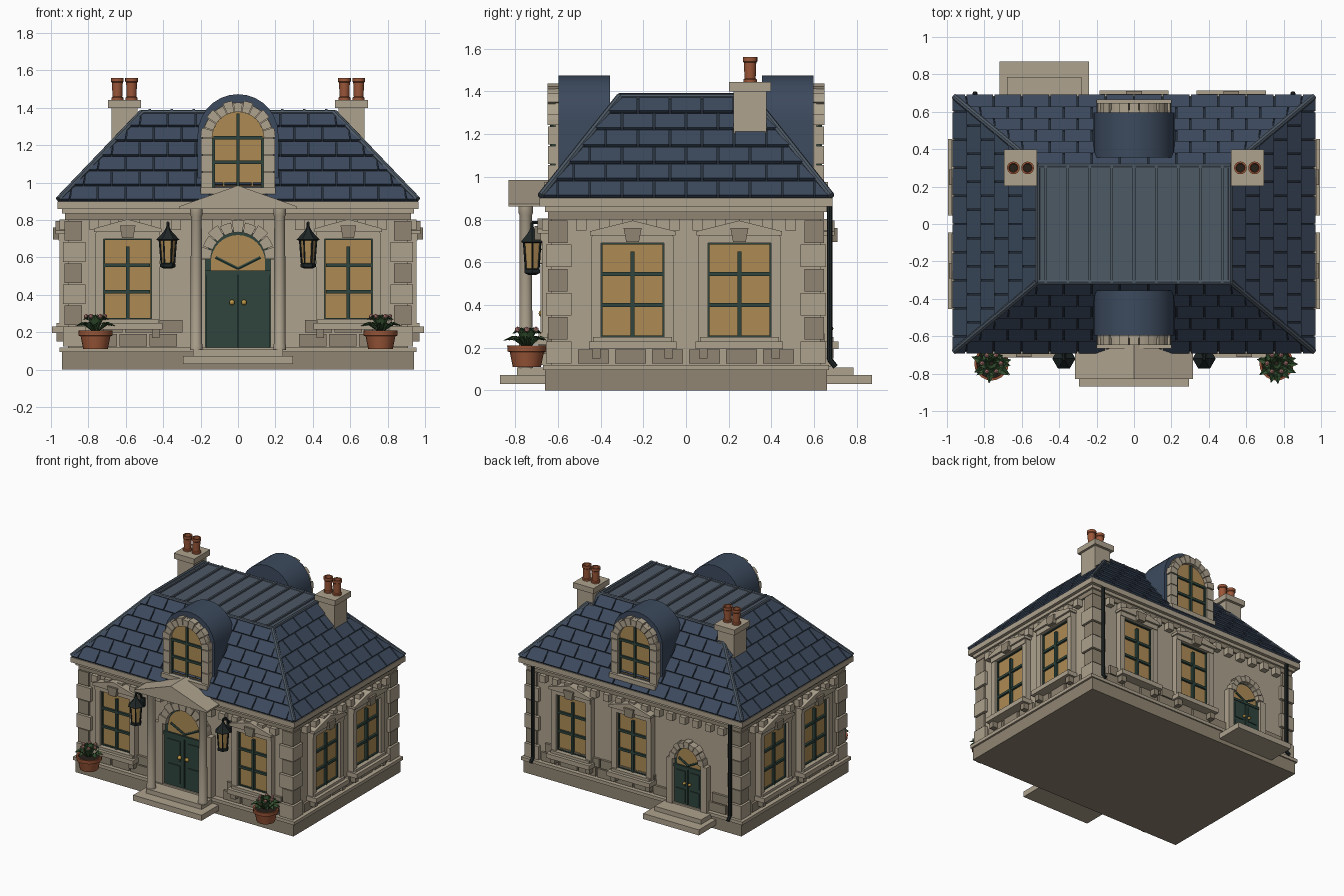
import bpy, bmesh, math, random
from mathutils import Matrix, Vector

if "Cube" in bpy.data.objects:
    bpy.data.objects.remove(bpy.data.objects["Cube"])
random.seed(4)
COL = dict(stone=(.42, .36, .27), dark_stone=(.28, .235, .17), slate=(.045, .068, .11), slate_dark=(.02, .03, .045),
           lead=(.075, .1, .13), glass=(.42, .26, .09), green=(.028, .06, .046), iron=(.014, .02, .02),
           clay=(.33, .095, .04), brass=(.5, .3, .06), leaf=(.035, .085, .03), petal=(.55, .25, .22), soil=(.02, .014, .01))
MATS = {}
for k, c in COL.items():
    MATS[k] = bpy.data.materials.new(k)
    MATS[k].diffuse_color = (*c, 1)
parts = {}
I = Matrix.Identity(4)


def T(x, y, z):
    return Matrix.Translation((x, y, z))


def face(angle, dist):
    # wall frame: x along the wall, -y outwards
    return Matrix.Rotation(math.radians(angle), 4, 'Z') @ T(0, -dist, 0)


def part(name, mat):
    return parts.setdefault(name, (bmesh.new(), mat))[0]


def box(name, mat, M, x0, x1, y0, y1, z0, z1):
    S = Matrix.Diagonal((x1 - x0, y1 - y0, z1 - z0, 1))
    bmesh.ops.create_cube(part(name, mat), size=1, matrix=M @ T((x0 + x1) / 2, (y0 + y1) / 2, (z0 + z1) / 2) @ S)


def solid(bm, A, B):
    # closed solid between two matching loops
    a, b = [bm.verts.new(p) for p in A], [bm.verts.new(p) for p in B]
    bm.faces.new(a)
    bm.faces.new(b[::-1])
    for i in range(len(a)):
        j = (i + 1) % len(a)
        bm.faces.new((a[j], a[i], b[i], b[j]))


def prism(name, mat, M, pts, y0, y1):
    solid(part(name, mat), [M @ Vector((x, y0, z)) for x, z in pts], [M @ Vector((x, y1, z)) for x, z in pts])


def lathe(name, mat, M, prof, n=16):
    bm = part(name, mat)
    rings = [[bm.verts.new(M @ Vector((r * math.cos(2 * math.pi * i / n), r * math.sin(2 * math.pi * i / n), z)))
              for i in range(n)] for r, z in prof]
    for a, b in zip(rings, rings[1:]):
        for i in range(n):
            bm.faces.new((a[i], a[(i + 1) % n], b[(i + 1) % n], b[i]))
    bm.faces.new(rings[0][::-1])
    bm.faces.new(rings[-1])


def rod(name, mat, p, q, r, n=8):
    p, q = Vector(p), Vector(q)
    M = T(*p) @ (q - p).to_track_quat('Z', 'Y').to_matrix().to_4x4()
    lathe(name, mat, M, [(r, 0), (r, (q - p).length)], n)


def arch(hw, z0, zc, n=16):
    return [(-hw, z0), (hw, z0)] + [(hw * math.cos(math.pi * i / n), zc + hw * math.sin(math.pi * i / n)) for i in range(n + 1)]


def voussoirs(name, M, zc, r0, r1, y0, y1, n=9):
    for i in range(n):
        a, b = math.pi * (i + .04) / n, math.pi * (i + .96) / n
        m = (a + b) / 2
        R = r1 + (.012 if i % 2 == 0 else 0)
        pts = [(r * math.cos(t), zc + r * math.sin(t)) for r, t in ((r0, a), (R, a), (R, m), (R, b), (r0, b), (r0, m))]
        prism(name, 'stone', M, pts, y0, y1)


def window(M, hw, z0, z1):
    box('window_glass', 'glass', M, -hw, hw, -.012, .01, z0, z1)
    for s in (-1, 1):
        x = s * (hw + .02)
        box('window_surround', 'stone', M, x - .022, x + .022, -.045, .01, z0 - .02, z1 + .03)
        box('window_sash', 'green', M, s * hw - .009, s * hw + .009, -.025, 0, z0, z1)
        box('window_corbel', 'dark_stone', M, x - .02, x + .02, -.06, .01, z0 - .1, z0 - .05)
    for z in (z0, z1):
        box('window_sash', 'green', M, -hw, hw, -.025, 0, z - .007, z + .007)
    box('window_surround', 'stone', M, -hw - .04, hw + .04, -.05, .01, z1, z1 + .035)
    box('window_sill', 'stone', M, -hw - .055, hw + .055, -.085, .01, z0 - .055, z0 - .02)
    box('window_sill', 'stone', M, -hw - .035, hw + .035, -.06, .01, z0 - .025, z0)
    w, p = hw + .05, z1 + .035
    prism('window_pediment', 'stone', M, [(-w, p), (w, p), (w, p + .02), (0, p + .07), (-w, p + .02)], -.065, .01)
    prism('window_keystone', 'dark_stone', M, [(-.03, z1 + .005), (.03, z1 + .005), (.042, z1 + .07), (-.042, z1 + .07)], -.08, 0)
    box('window_mullions', 'green', M, -.009, .009, -.032, 0, z0, z1 - .04)
    for f in (.34, .67):
        z = z0 + f * (z1 - z0)
        box('window_mullions', 'green', M, -hw + .01, hw - .01, -.028, 0, z - .009, z + .009)


def door(M, leaves):
    # origin at threshold centre
    prism('door_frame', 'green', M, arch(.178, 0, .45), -.015, .01)
    prism('door_fanlight', 'glass', M, arch(.145, .4, .455), -.022, 0)
    voussoirs('door_arch', M, .47, .145, .2, -.055, .01, 9)
    for s in (-1, 1):
        box('door_jambs', 'stone', M, s * .21 - .035, s * .21 + .035, -.05, .01, 0, .47)
        rod('door_fan_bars', 'green', M @ Vector((0, -.024, .42)), M @ Vector((s * .12, -.024, .48)), .009, 6)
        box('door_leaves', 'green', M, s * .087 - .083, s * .087 + .083, -.03, 0, 0, .385)
        for z0, z1 in ((.03, .17), (.205, .36)):
            box('door_panels', 'green', M, s * .087 - .055, s * .087 + .055, -.037, 0, z0, z1)
        bmesh.ops.create_uvsphere(part('door_knobs', 'brass'), u_segments=10, v_segments=6, radius=.015,
                                  matrix=M @ T(s * .032, -.045, .24))
    box('door_frame', 'green', M, -.175, .175, -.036, 0, .385, .41)


# plinth, walls, cornice
box('plinth', 'dark_stone', I, -.94, .94, -.66, .66, 0, .095)
box('plinth_cap', 'stone', I, -.955, .955, -.67, .67, .095, .12)
box('walls', 'stone', I, -.91, .91, -.63, .63, .1, .87)
box('frieze', 'dark_stone', I, -.925, .925, -.645, .645, .8, .835)
box('frieze_band', 'stone', I, -.94, .94, -.66, .66, .835, .862)
box('cornice', 'stone', I, -.965, .965, -.685, .685, .86, .9)

# facades: angle, wall distance, half length, windows, half width, glass bottom and top, door position and half width
for ang, d, L, wins, hw, z0, z1, dx, dw in ((0, .63, .8, (-.59, .59), .13, .27, .7, 0, .25), (180, .63, .8, (0, -.52), .13, .25, .69, .48, .19),
                                            (90, .91, .52, (-.25, .25), .15, .25, .69, 9, 0), (-90, .91, .52, (-.25, .25), .15, .25, .69, 9, 0)):
    M = face(ang, d)
    for w in wins:
        window(M @ T(w, 0, 0), hw, z0, z1)
    n = round(2 * L / .115)
    for i in range(n + 1):
        u = -L + .03 + (2 * L - .06) * i / n
        box('brackets', 'stone', M, u - .025, u + .025, -.045, 0, .748, .803)
    for row in range(2 if abs(ang) != 90 else 1):
        n = round(2 * L / .16)
        for i in range(n):
            u = -L + 2 * L * (i + .5) / n + row * .03
            if abs(u - dx) > dw + .04:
                box('base_blocks', 'dark_stone', M, u - .073, u + .073, -.018, 0, .125 + row * .075, .192 + row * .075)

# corner quoins
for sx in (-1, 1):
    for sy in (-1, 1):
        for i in range(6):
            a, e = (.12, 0) if i % 2 == 0 else (.1, -.008)
            z = .125 + i * .113
            x = sorted((sx * (.935 + e), sx * (.935 - a)))
            y = sorted((sy * (.655 + e), sy * (.655 - a)))
            box('quoins_' + 'ab'[i % 2], ('stone', 'dark_stone')[i % 2], I, *x, *y, z, z + .105)

# roof: core, slates, hips, flat seamed top
Z0, H = .9, .475
solid(part('roof_core', 'slate_dark'), [(-.96, -.68, Z0), (-.96, .68, Z0), (.96, .68, Z0), (.96, -.68, Z0)],
      [(-.515, -.31, Z0 + H), (-.515, .31, Z0 + H), (.515, .31, Z0 + H), (.515, -.31, Z0 + H)])
ROWS = 6
for ang, D0, D1, W0, W1 in ((0, .68, .31, .96, .515), (180, .68, .31, .96, .515), (90, .96, .515, .68, .31), (-90, .96, .515, .68, .31)):
    M = face(ang, 0)
    nrm = Vector((0, -H, D0 - D1)).normalized()
    P = lambda u, t, h: M @ (Vector((u, -(D0 + (D1 - D0) * t), Z0 + H * t)) + nrm * h)
    hw = lambda t: W0 + (W1 - W0) * t
    for r in range(ROWS):
        t0, t1 = r / ROWS + .006, (r + 1) / ROWS - .006
        for i in range(-8, 9):
            u0 = (i - .5 * (r % 2)) * .15
            c = [(max(-hw(t), min(hw(t), u)), t) for u, t in ((u0 + .004, t0), (u0 + .146, t0), (u0 + .146, t1), (u0 + .004, t1))]
            if c[1][0] - c[0][0] > .01:
                hs = (.017, .017, .006, .006)
                solid(part('roof_slates', 'slate'), [P(u, t, h) for (u, t), h in zip(c, hs)], [P(u, t, -.004) for u, t in c])
for sx in (-1, 1):
    for sy in (-1, 1):
        rod('roof_hips', 'lead', (sx * .96, sy * .68, Z0 + .01), (sx * .515, sy * .31, Z0 + H), .017)
    rod('roof_hips', 'lead', (sx * .515, -.31, Z0 + H), (sx * .515, .31, Z0 + H), .014)
    rod('roof_hips', 'lead', (-.515, sx * .31, Z0 + H), (.515, sx * .31, Z0 + H), .014)
box('roof_top', 'lead', I, -.51, .51, -.305, .305, 1.37, 1.38)
for i in range(-4, 5):
    box('roof_seams', 'lead', I, i * .118 - .007, i * .118 + .007, -.315, .315, 1.375, 1.393)

# dormers
for ang in (0, 180):
    M = face(ang, 0)
    prism('dormer_roof', 'slate', M, arch(.216, .93, 1.257, 14), -.597, -.355)
    prism('dormer_back', 'stone', M, arch(.19, .93, 1.24), -.61, -.58)
    prism('dormer_glass', 'glass', M, arch(.138, .97, 1.24), -.62, -.6)
    voussoirs('dormer_arch', M, 1.24, .138, .188, -.648, -.59, 11)
    for s in (-1, 1):
        for i in range(3):
            box('dormer_jambs', 'stone', M, s * .167 - .03, s * .167 + .03, -.645, -.59, .97 + i * .09, 1.055 + i * .09)
        box('dormer_bars', 'green', M, s * .131 - .008, s * .131 + .008, -.632, -.6, .97, 1.24)
    box('dormer_bars', 'green', M, -.009, .009, -.636, -.6, .97, 1.37)
    for z in (1.11, 1.24):
        box('dormer_bars', 'green', M, -.13, .13, -.634, -.6, z - .009, z + .009)
    box('dormer_sill', 'stone', M, -.2, .2, -.665, -.56, .94, .975)

# chimneys
for s in (-1, 1):
    M = T(s * .607, .3, 0)
    box('chimney_stack', 'stone', M, -.07, .07, -.077, .077, 1.0, 1.4)
    box('chimney_cap', 'stone', M, -.088, .088, -.098, .098, 1.4, 1.443)
    for x in (-.038, .038):
        lathe('chimney_pots', 'clay', M @ T(x, 0, 1.44), [(.032, 0), (.032, .015), (.026, .02), (.029, .095), (.034, .1), (.034, .12), (.024, .12), (.022, .07)])
        lathe('chimney_flues', 'soil', M @ T(x, 0, 1.505), [(.022, 0), (.022, .008)])

# doors, steps, porch
door(face(0, .63) @ T(0, 0, .12), 2)
door(face(180, .63) @ T(.48, 0, .11) @ Matrix.Diagonal((.7, 1, .75, 1)), 2)
box('front_step_lower', 'stone', I, -.295, .295, -.87, -.65, .03, .073)
box('front_step_upper', 'stone', I, -.24, .24, -.79, -.65, .073, .108)
box('back_step_lower', 'stone', I, -.72, -.24, .65, .87, .03, .073)
box('back_step_upper', 'stone', I, -.68, -.28, .65, .785, .073, .108)
prism('porch_pediment', 'stone', I, [(-.315, .86), (.315, .86), (.315, .873), (0, .985), (-.315, .873)], -.83, -.62)
for s in (-1, 1):
    lathe('porch_columns', 'stone', T(s * .223, -.75, 0), [(.034, .105), (.034, .13), (.031, .14), (.029, .82), (.034, .83), (.034, .862)], 20)

# lanterns, planters, downpipes
for s in (-1, 1):
    M = T(s * .375, -.72, 0)
    lathe('lantern_glass', 'glass', M, [(.03, .56), (.04, .69)], 6)
    lathe('lantern_base', 'iron', M, [(.02, .54), (.042, .55), (.042, .565), (.03, .57)], 6)
    lathe('lantern_roof', 'iron', M, [(.05, .69), (.062, .695), (.025, .735), (.015, .75), (.004, .775)], 6)
    for i in range(6):
        c, d = math.cos(i * math.pi / 3), math.sin(i * math.pi / 3)
        rod('lantern_bars', 'iron', M @ Vector((.034 * c, .034 * d, .56)), M @ Vector((.045 * c, .045 * d, .7)), .005, 5)
    arm = [M @ Vector((0, y, z)) for y, z in ((.09, .7), (.06, .75), (.03, .785), (0, .785), (0, .76))]
    for p, q in zip(arm, arm[1:]):
        rod('lantern_bracket', 'iron', p, q, .008, 6)
    box('lantern_plate', 'iron', M, -.02, .02, .07, .095, .66, .74)
    M = T(s * .762, -.745, .11)
    lathe('planter', 'clay', M, [(.066, 0), (.08, .07), (.09, .072), (.092, .1), (.08, .1), (.078, .085)], 20)
    lathe('planter_soil', 'soil', M, [(.078, .08), (.078, .09)], 20)
    bm = part('planter_leaves', 'leaf')
    for i in range(42):
        ring = i % 3
        R = Matrix.Rotation(i * 2.4 + random.uniform(-.2, .2), 4, 'Z')
        l, up = (.118, .075, .05)[ring] * random.uniform(.85, 1), (.06, .095, .1)[ring]
        v = [bm.verts.new(M @ R @ Vector(p)) for p in ((.01, 0, .09), (l * .6, .022, .085 + up), (l * .6, 0, .07 + up), (l * .6, -.022, .085 + up), (l, 0, .07 + up * .9))]
        for f in ((0, 2, 1), (0, 3, 2), (1, 2, 4), (2, 3, 4)):
            bm.faces.new([v[k] for k in f])
    for i in range(6):
        p = M @ Vector((.05 * math.cos(i * 1.05), .05 * math.sin(i * 1.05), .175))
        bmesh.ops.create_icosphere(part('planter_flowers', 'petal'), subdivisions=1, radius=.014, matrix=T(*p))
    rod('downpipes', 'iron', (s * .85, .672, .14), (s * .85, .672, .86), .013)
    rod('downpipes', 'iron', (s * .85, .672, .145), (s * .85, .7, .11), .013)

# make the objects
SMOOTH = {'porch_columns', 'chimney_pots', 'planter', 'door_knobs', 'downpipes', 'roof_hips', 'dormer_roof'}
for name, (bm, mat) in parts.items():
    bmesh.ops.remove_doubles(bm, verts=bm.verts, dist=1e-5)
    if name != 'planter_leaves':
        bmesh.ops.recalc_face_normals(bm, faces=bm.faces)
    me = bpy.data.meshes.new(name)
    bm.to_mesh(me)
    bm.free()
    me.materials.append(MATS[mat])
    if name in SMOOTH:
        me.shade_smooth()
        me.set_sharp_from_angle(angle=math.radians(35))
    bpy.context.collection.objects.link(bpy.data.objects.new(name, me))

for m in bpy.data.materials:
    if m.users and not m.is_grease_pencil:
        m.use_nodes = True
        m.node_tree.nodes["Principled BSDF"].inputs["Base Color"].default_value = m.diffuse_color
